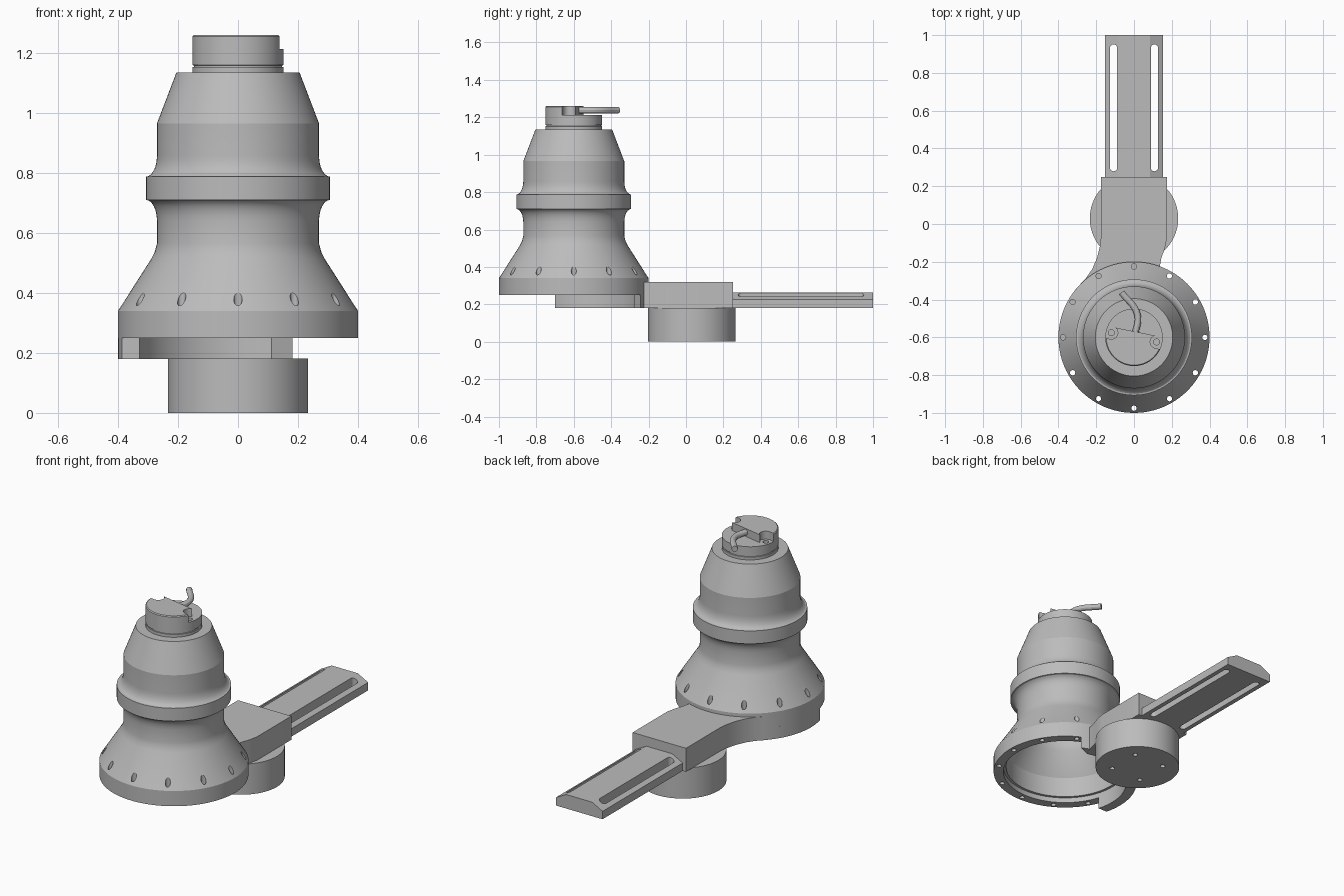
import bpy, bmesh, math
from mathutils import Matrix, Vector

cube = bpy.data.objects.get("Cube")
if cube:
    bpy.data.objects.remove(cube, do_unlink=True)

grey = bpy.data.materials.new("light grey")
grey.use_nodes = True
colour = (0.5, 0.5, 0.5, 1)
grey.diffuse_color = colour
grey.node_tree.nodes["Principled BSDF"].inputs["Base Color"].default_value = colour

AXIS = Vector((0, -0.6, 0))   # centre line of the bell
parts = []


def finish(name, bm, keep=True):
    bmesh.ops.recalc_face_normals(bm, faces=bm.faces)
    mesh = bpy.data.meshes.new(name)
    bm.to_mesh(mesh)
    bm.free()
    mesh.materials.append(grey)
    obj = bpy.data.objects.new(name, mesh)
    bpy.context.scene.collection.objects.link(obj)
    if keep:
        parts.append(obj)
    else:
        obj.hide_render = True
    return obj


def add_prism(bm, outline, low, high, along_y=False):
    """Extrude an outline along z, or along y when asked."""
    place = (lambda p: (p[0], low, p[1])) if along_y else (lambda p: (p[0], p[1], low))
    step = (0, high - low, 0) if along_y else (0, 0, high - low)
    face = bm.faces.new([bm.verts.new(place(p)) for p in outline])
    top = bmesh.ops.extrude_face_region(bm, geom=[face])["geom"]
    bmesh.ops.translate(bm, vec=step, verts=[v for v in top if isinstance(v, bmesh.types.BMVert)])


def prism(name, outline, low, high, along_y=False):
    bm = bmesh.new()
    add_prism(bm, outline, low, high, along_y)
    return finish(name, bm)


def arc(cx, cy, r, start, end, steps):
    """Points on an arc, angles in degrees."""
    turns = [math.radians(start + (end - start) * i / steps) for i in range(steps + 1)]
    return [(cx + r * math.cos(t), cy + r * math.sin(t)) for t in turns]


def circle(cx, cy, r, steps=24):
    return arc(cx, cy, r, 0, 360, steps)[:-1]


def lathe(name, profile, steps=96):
    bm = bmesh.new()
    verts = [bm.verts.new((r, 0, z)) for r, z in profile]
    edges = [bm.edges.new(pair) for pair in zip(verts, verts[1:])]
    bmesh.ops.spin(bm, geom=verts + edges, cent=(0, 0, 0), axis=(0, 0, 1),
                   angle=2 * math.pi, steps=steps)
    bmesh.ops.remove_doubles(bm, verts=bm.verts, dist=0.0001)
    bmesh.ops.translate(bm, vec=AXIS, verts=bm.verts)
    return finish(name, bm)


def cut(obj, shapes, matrix=None):
    """Subtract prisms, given as (outline, low, high), from a part."""
    bm = bmesh.new()
    for shape in shapes:
        add_prism(bm, *shape)
    if matrix:
        bmesh.ops.transform(bm, matrix=matrix, verts=bm.verts)
    cutter = finish("cutter", bm, keep=False)
    mod = obj.modifiers.new("cut", "BOOLEAN")
    mod.operation, mod.solver, mod.object = "DIFFERENCE", "EXACT", cutter
    bpy.context.view_layer.objects.active = obj
    bpy.ops.object.modifier_apply(modifier=mod.name)
    bpy.data.objects.remove(cutter, do_unlink=True)


# Hollow bell: outer wall upwards, then inner wall back down
flare_low = [(0.307 - 0.037 * math.cos(t), 0.64 + 0.07 * math.sin(t))
             for t in [math.radians(15 * i) for i in range(7)]]
flare_high = [(r, 1.497 - z) for r, z in reversed(flare_low)]
outer = ([(0.4, 0.25), (0.4, 0.34), (0.288, 0.515), (0.277, 0.538), (0.27, 0.565)]
         + flare_low + flare_high + [(0.27, 0.965), (0.205, 1.135), (0, 1.135)])
inner = [(0, 1.1), (0.18, 1.1), (0.24, 0.955), (0.24, 0.57), (0.25, 0.53),
         (0.33, 0.4), (0.33, 0.28), (0.345, 0.28), (0.345, 0.25)]
bell = lathe("bell_housing", outer + inner + [outer[0]])
bolts = circle(0, -0.6, 0.375, 12)
cut(bell, [(circle(x, y, 0.014, 16), 0.2, 0.5) for x, y in bolts])

# Cap with a groove, half cut away on top and notched for two screws
cap = lathe("top_cap", [(0, 1.13), (0.152, 1.13), (0.152, 1.152), (0.147, 1.153),
                        (0.147, 1.158), (0.152, 1.159), (0.152, 1.255),
                        (0.147, 1.26), (0, 1.26)], 64)
turn = Matrix.Translation(AXIS) @ Matrix.Rotation(math.radians(-11.5), 4, "Z")
back_cut = [(-0.3, 0.031), (0.3, 0.031), (0.3, 0.3), (-0.3, 0.3)]
cut(cap, [(back_cut, 1.213, 1.4)], turn)
for side in (-1, 1):
    facing = 90 if side < 0 else -90
    notch = arc(side * 0.122, 0, 0.034, facing + 180, facing, 12) if side < 0 else \
        arc(side * 0.122, 0, 0.034, 90, 270, 12)
    notch = [(side * 0.2, 0.05), (side * 0.122, 0.05)] + \
        [(side * (0.122 - 0.034 * math.sin(t)), 0.034 * math.cos(t))
         for t in [math.pi * i / 12 for i in range(13)]] + [(side * 0.2, -0.034)]
    cut(cap, [(notch, 1.213, 1.4)], turn)
    cut(cap, [(circle(side * 0.122, 0, 0.016, 16), 1.17, 1.3)], turn)

# Bent cable leaving the cap
curve = bpy.data.curves.new("cable", "CURVE")
curve.dimensions = "3D"
curve.bevel_depth, curve.bevel_resolution, curve.use_fill_caps = 0.017, 4, True
spline = curve.splines.new("BEZIER")
path = [(0.005, -0.59), (0.018, -0.48), (-0.066, -0.362)]
spline.bezier_points.add(len(path) - 1)
for point, (x, y) in zip(spline.bezier_points, path):
    point.co = (x, y, 1.238)
    point.handle_left_type = point.handle_right_type = "AUTO"
cable_guide = bpy.data.objects.new("cable_guide", curve)
bpy.context.scene.collection.objects.link(cable_guide)
bpy.context.view_layer.update()
bm = bmesh.new()
bm.from_mesh(cable_guide.to_mesh())
cable_guide.to_mesh_clear()
bpy.data.objects.remove(cable_guide, do_unlink=True)
finish("cable", bm)

# Arm block, its front hollowed to hug the bell
arm_outline = ([(0.175, 0.25), (-0.175, 0.25), (-0.175, -0.07), (-0.181, -0.12),
                (-0.196, -0.18), (-0.222, -0.24), (-0.255, -0.287), (-0.285, -0.318)]
               + arc(0, -0.6, 0.398, 135, 70, 24)
               + [(0.145, -0.18), (0.163, -0.13), (0.175, -0.07)])
prism("arm_block", arm_outline, 0.18, 0.32)

# Crescent bracket beneath the bell rim
crescent = arc(0, -0.6, 0.4, 63, 194.5, 48) + arc(0, -0.6, 0.343, 197, 71, 48)
prism("crescent_bracket", crescent, 0.18, 0.25)

# Bevelled rail with two long slots
section = [(-0.153, 0.18), (0.153, 0.18), (0.153, 0.227),
           (0.085, 0.263), (-0.085, 0.263), (-0.153, 0.227)]
rail = prism("slotted_rail", section, 0.249, 1.0, along_y=True)
for side in (-1, 1):
    x = side * 0.108
    slot = arc(x, 0.932, 0.019, 0, 180, 10) + arc(x, 0.298, 0.019, 180, 360, 10)
    cut(rail, [(slot, 0.1, 0.4)])

# Round base with four blind holes underneath
base = prism("base_drum", circle(0, 0.03, 0.234, 72), 0, 0.181)
cut(base, [(circle(x, 0.03 + y, 0.014, 16), -0.05, 0.06)
           for x in (-0.1, 0.1) for y in (-0.1, 0.1)])

# Smooth round walls, keep creases
bpy.ops.object.select_all(action="DESELECT")
for obj in parts:
    obj.select_set(True)
bpy.context.view_layer.objects.active = bell
bpy.ops.object.shade_smooth_by_angle(angle=math.radians(18))
